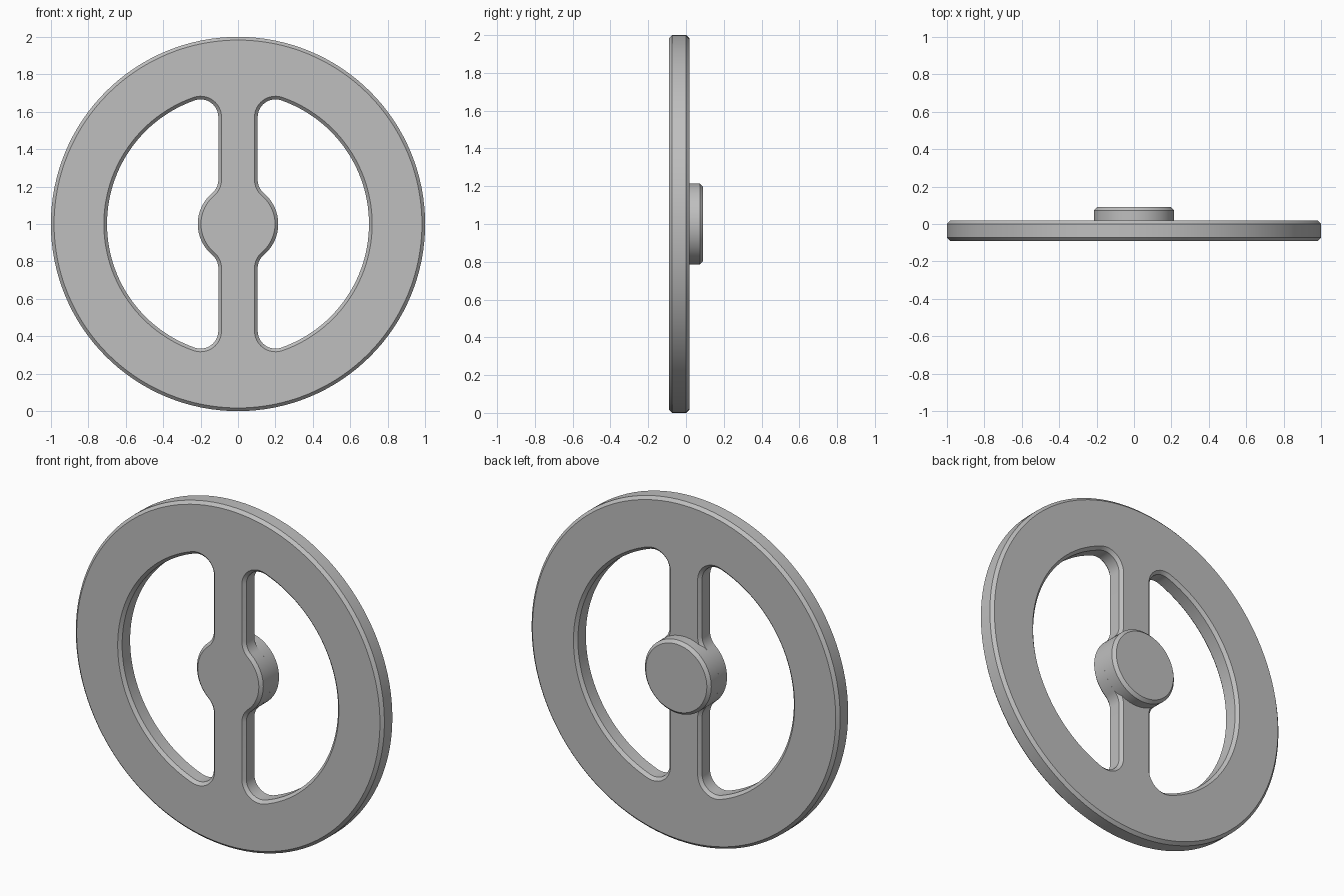
import bpy, bmesh
from math import pi, sqrt, atan2, cos, sin

cube = bpy.data.objects.get("Cube")
if cube:
    bpy.data.objects.remove(cube, do_unlink=True)

# One plain grey for everything
GREY = (0.52, 0.52, 0.52, 1)
mat = bpy.data.materials.new("grey")
mat.use_nodes = True
mat.diffuse_color = GREY
mat.node_tree.nodes["Principled BSDF"].inputs["Base Color"].default_value = GREY

FRONT, PLATE_BACK, HUB_BACK = -0.09, 0.018, 0.09
CHAMFER = 0.017
RIM_R, WINDOW_R, HUB_R = 1.0, 0.70, 0.215
SPOKE, FILLET = 0.105, 0.095
CENTRE_Z = 1.0


def arc(cx, cz, r, start, end, n):
    return [(cx + r * cos(start + (end - start) * i / n),
             cz + r * sin(start + (end - start) * i / n)) for i in range(n + 1)]


def circle(r, n=128):
    return arc(0, 0, r, 0, 2 * pi, n)[:-1]


def window(grow, side):
    """Rounded opening between rim, spoke and hub, widened by grow."""
    x = SPOKE + FILLET
    z_rim = sqrt((WINDOW_R - FILLET) ** 2 - x * x)
    z_hub = sqrt((HUB_R + FILLET) ** 2 - x * x)
    a, b, f = atan2(z_rim, x), atan2(z_hub, x), FILLET + grow
    pts = arc(0, 0, WINDOW_R + grow, -a, a, 56)
    pts += arc(x, z_rim, f, a, pi, 12)[1:]
    pts += arc(x, z_hub, f, pi, pi + b, 8)
    pts += arc(0, 0, HUB_R - grow, b, -b, 16)[1:]
    pts += arc(x, -z_hub, f, pi - b, pi, 8)[1:]
    pts += arc(x, -z_rim, f, pi, 2 * pi - a, 12)[:-1]
    return [(side * px, pz) for px, pz in pts]


def build(name, outlines, layers):
    """Stack outlines through (y, inset) layers and cap both ends."""
    bm = bmesh.new()
    caps = ([], [])
    for outline in outlines:
        rings = [[bm.verts.new((x, y, z + CENTRE_Z)) for x, z in outline(inset)]
                 for y, inset in layers]
        n = len(rings[0])
        for low, high in zip(rings, rings[1:]):
            for i in range(n):
                j = (i + 1) % n
                bm.faces.new((low[i], low[j], high[j], high[i]))
        for cap, ring in zip(caps, (rings[0], rings[-1])):
            cap += [bm.edges.get((ring[i], ring[(i + 1) % n])) for i in range(n)]
    for cap in caps:
        bmesh.ops.triangle_fill(bm, edges=cap, use_beauty=True, normal=(0, 1, 0))
    bmesh.ops.recalc_face_normals(bm, faces=bm.faces)
    mesh = bpy.data.meshes.new(name)
    bm.to_mesh(mesh)
    bm.free()
    mesh.materials.append(mat)
    obj = bpy.data.objects.new(name, mesh)
    bpy.context.collection.objects.link(obj)
    bpy.ops.object.select_all(action='DESELECT')
    obj.select_set(True)
    bpy.context.view_layer.objects.active = obj
    bpy.ops.object.shade_smooth_by_angle(angle=pi / 6)


# Flat wheel: rim and spoke in one chamfered plate with two windows
build("wheel_plate",
      [lambda e: circle(RIM_R - e), lambda e: window(e, 1), lambda e: window(e, -1)],
      [(FRONT, CHAMFER), (FRONT + CHAMFER, 0), (PLATE_BACK - CHAMFER, 0), (PLATE_BACK, CHAMFER)])

# Round hub standing out at the back
build("hub", [lambda e: circle(HUB_R - e, 64)],
      [(PLATE_BACK - CHAMFER, 0), (HUB_BACK - CHAMFER, 0), (HUB_BACK, CHAMFER)])
